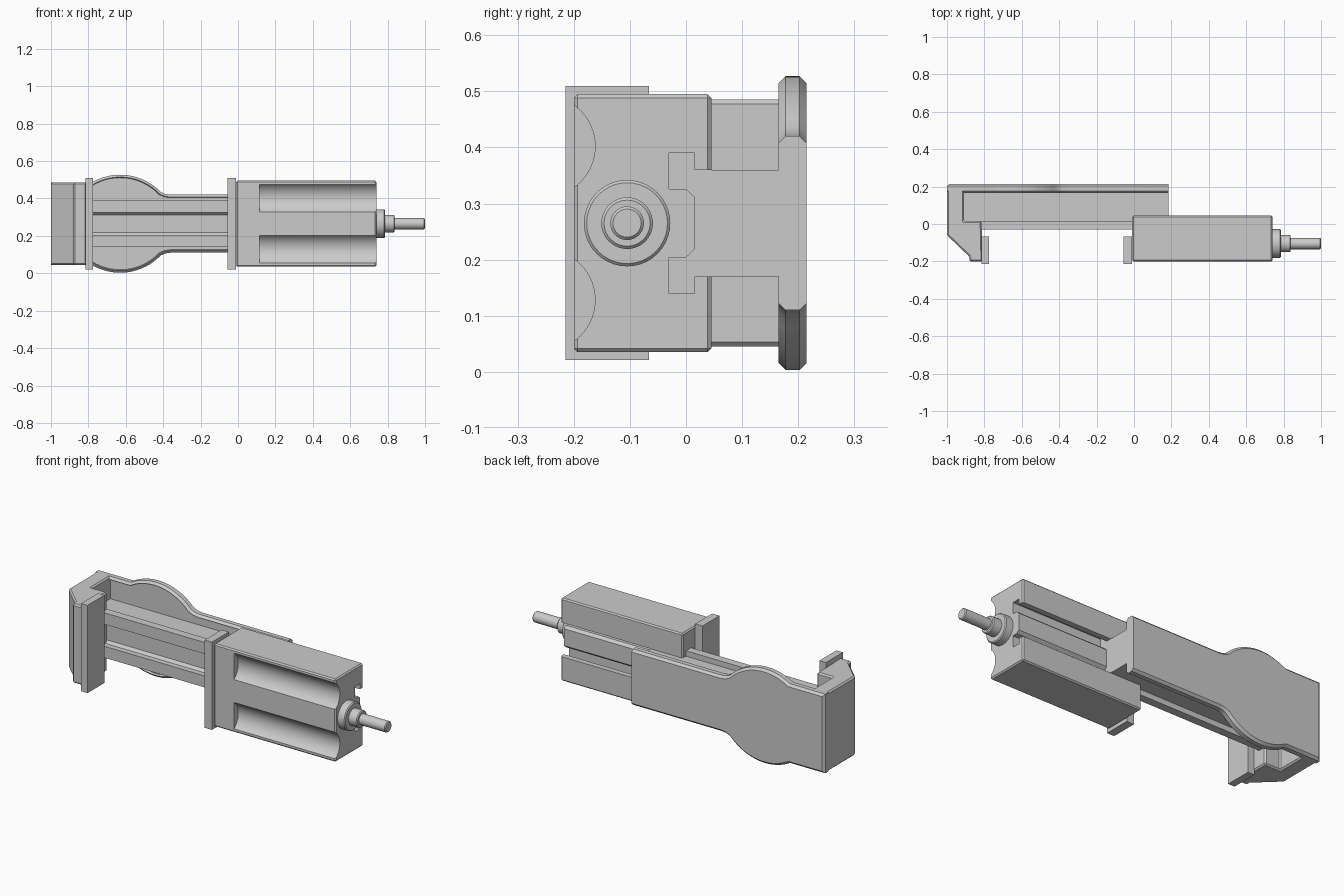
import bpy, bmesh, math
from mathutils import Vector

if "Cube" in bpy.data.objects:
    bpy.data.objects.remove(bpy.data.objects["Cube"])

ZC = 0.265  # mid height: everything is mirrored about this level


def make_object(name, bm):
    bmesh.ops.recalc_face_normals(bm, faces=bm.faces)
    me = bpy.data.meshes.new(name)
    bm.to_mesh(me)
    bm.free()
    ob = bpy.data.objects.new(name, me)
    bpy.context.collection.objects.link(ob)
    return ob


def loft(name, rings):
    bm = bmesh.new()
    loops = [[bm.verts.new(p) for p in ring] for ring in rings]
    n = len(loops[0])
    for a, b in zip(loops, loops[1:]):
        for i in range(n):
            j = (i + 1) % n
            bm.faces.new((a[i], a[j], b[j], b[i]))
    bm.faces.new(loops[0])
    bm.faces.new(loops[-1])
    return make_object(name, bm)


def along_x(name, pts, x0, x1):
    return loft(name, [[(x, y, z + ZC) for y, z in pts] for x in (x0, x1)])


def along_z(name, pts, half):
    return loft(name, [[(x, y, ZC + h) for x, y in pts] for h in (-half, half)])


def box(name, x0, x1, y0, y1, half):
    return along_z(name, [(x0, y0), (x1, y0), (x1, y1), (x0, y1)], half)


def apply_mod(ob, kind, **props):
    m = ob.modifiers.new(kind.lower(), kind)
    for k, v in props.items():
        setattr(m, k, v)
    bpy.context.view_layer.objects.active = ob
    bpy.ops.object.modifier_apply(modifier=m.name)


def bevel(ob, width):
    apply_mod(ob, 'BEVEL', width=width, segments=1, limit_method='ANGLE',
              angle_limit=math.radians(35))


def cut(ob, cutter):
    apply_mod(ob, 'BOOLEAN', operation='DIFFERENCE', solver='EXACT', object=cutter)
    bpy.data.objects.remove(cutter)


def smooth(ob):
    bpy.ops.object.select_all(action='DESELECT')
    ob.select_set(True)
    bpy.context.view_layer.objects.active = ob
    bpy.ops.object.shade_smooth_by_angle(angle=math.radians(25))


# Base plate outline: narrow bed, round bulge, wide end
upper = [(0.185, 0.155), (-0.36, 0.155), (-0.39, 0.159)]
for i in range(17):
    t = math.radians(43.9 + (120.6 - 43.9) * i / 16)
    upper.append((-0.63 + 0.3 * math.cos(t), -0.038 + 0.3 * math.sin(t)))
upper.append((-1.0, 0.22))
outline = upper + [(x, -z) for x, z in reversed(upper)]


def inset(pts, d):
    out = []
    n = len(pts)
    for i in range(n):
        p = Vector(pts[i])
        e1 = (p - Vector(pts[i - 1])).normalized()
        e2 = (Vector(pts[(i + 1) % n]) - p).normalized()
        n1, n2 = Vector((-e1.y, e1.x)), Vector((-e2.y, e2.x))
        q = p + (n1 + n2) * d / (1 + n1.dot(n2))
        if p.x > 0.18:      # the open end stays square
            q.x = p.x
        out.append((q.x, q.y))
    return out


# Base plate with chamfered rim and shallow floor on the front side
inner, floor = inset(outline, 0.0125), inset(outline, 0.016)
plate = loft("base_plate", [[(x, y, z + ZC) for x, z in ring] for ring, y in
             ((inner, 0.215), (outline, 0.2025), (outline, 0.1775),
              (inner, 0.165), (floor, 0.1775))])
smooth(plate)

# T-shaped guide rail with a groove in its head
half_rail = [(0.18, 0.095), (0.015, 0.095), (0.015, 0.125), (-0.03, 0.125),
             (-0.03, 0.061), (0.0, 0.061), (0.015, 0.047)]
rail_profile = half_rail + [(y, -z) for y, z in reversed(half_rail)]
along_x("guide_rail", rail_profile, -0.93, 0.185)

# Fixed jaw: hooked end block
fixed = along_z("fixed_jaw", [(-1, 0.202), (-1, -0.06), (-0.88, -0.175), (-0.88, -0.2),
                              (-0.81, -0.2), (-0.815, 0.015), (-0.91, 0.015),
                              (-0.91, 0.202)], 0.22)
bevel(fixed, 0.008)

# Gripping plates on both jaws
box("fixed_jaw_plate", -0.815, -0.775, -0.215, -0.066, 0.244)
box("sliding_jaw_plate", -0.055, -0.01, -0.215, -0.066, 0.244)

# Sliding jaw with rail slot and two scooped channels
slider = box("sliding_jaw", -0.01, 0.74, -0.2, 0.045, 0.23)
bevel(slider, 0.007)
cut(slider, along_x("slot_cutter", rail_profile, -0.1, 0.85))
for s in (-1, 1):
    ring = [(-0.252 + 0.09 * math.cos(a), s * 0.137 + 0.09 * math.sin(a))
            for a in (2 * math.pi * i / 64 for i in range(64))]
    cut(slider, along_x("scoop_cutter", ring, 0.115, 0.85))
smooth(slider)

# Stepped screw: collar, neck and shaft with small chamfers
steps = [(0.077, 0.73, 0.785), (0.046, 0.78, 0.838), (0.03, 0.83, 1.0)]
rings = []
for r, x0, x1 in steps:
    for rad, x in ((r, x0), (r, x1 - 0.005), (r - 0.005, x1)):
        rings.append((rad, x))
# each step starts where the previous one ends
for i in (3, 6):
    rings[i] = (rings[i][0], rings[i - 1][1])
screw = loft("clamping_screw", [[(x, -0.105 + r * math.cos(a), ZC + r * math.sin(a))
             for a in (2 * math.pi * i / 40 for i in range(40))] for r, x in rings])
smooth(screw)
